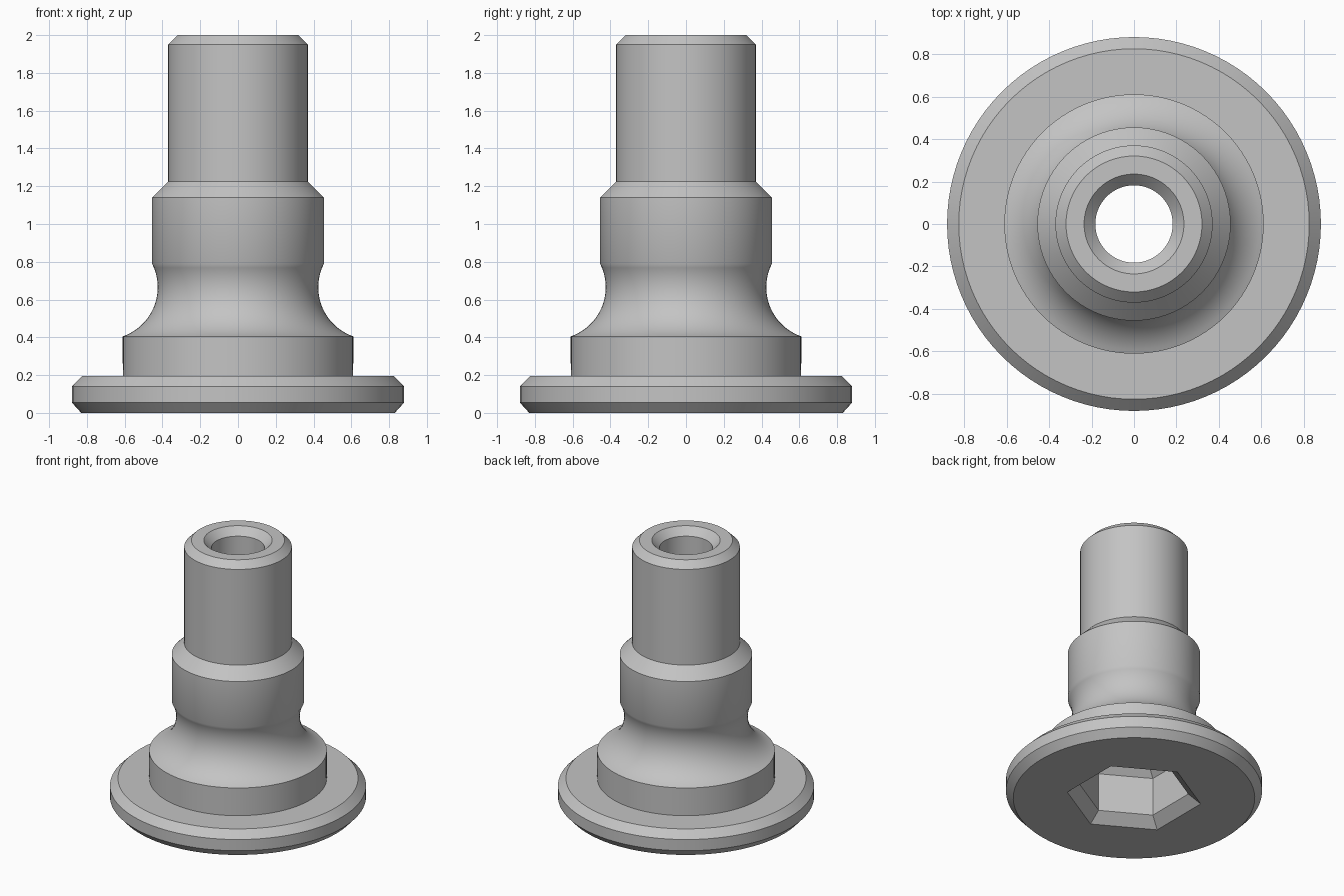
import bpy
import bmesh
from math import sin, cos, pi, radians, sqrt

cube = bpy.data.objects.get("Cube")
if cube:
    bpy.data.objects.remove(cube, do_unlink=True)

# Single plain metal colour
metal = bpy.data.materials.new("grey metal")
metal.use_nodes = True
colour = (0.55, 0.55, 0.55, 1)
metal.diffuse_color = colour
metal.node_tree.nodes["Principled BSDF"].inputs["Base Color"].default_value = colour


def loft(name, profile, sides, start=0.0, closed=False):
    """Stack rings of (radius, height); join last to first if closed, else cap."""
    bm = bmesh.new()
    angles = [start + 2 * pi * i / sides for i in range(sides)]
    rings = [[bm.verts.new((r * cos(a), r * sin(a), z)) for a in angles]
             for r, z in profile]
    pairs = list(zip(rings, rings[1:]))
    if closed:
        pairs.append((rings[-1], rings[0]))
    else:
        bm.faces.new(rings[0])
        bm.faces.new(rings[-1])
    for low, high in pairs:
        for i in range(sides):
            j = (i + 1) % sides
            bm.faces.new((low[i], low[j], high[j], high[i]))
    bmesh.ops.recalc_face_normals(bm, faces=bm.faces)
    mesh = bpy.data.meshes.new(name)
    bm.to_mesh(mesh)
    bm.free()
    mesh.materials.append(metal)
    obj = bpy.data.objects.new(name, mesh)
    bpy.context.collection.objects.link(obj)
    return obj


# Bevelled flange and the step above it
flange = [(0.83, 0), (0.88, 0.055), (0.88, 0.14), (0.825, 0.195),
          (0.61, 0.195)]

# Concave circular neck between the step and the collar
steps = 20
first, last = radians(251), radians(153)
neck = []
for i in range(steps + 1):
    a = first + (last - first) * i / steps
    neck.append((0.70 + 0.275 * cos(a), 0.665 + 0.275 * sin(a)))

# Collar, shank and countersunk through bore
shank = [(0.455, 1.14), (0.37, 1.225), (0.37, 1.95), (0.32, 2),
         (0.235, 2), (0.182, 1.945), (0.182, 0)]

body = loft("flanged_bolt_body", flange + neck + shank, 96, closed=True)

# Hexagonal socket with a bevelled mouth and a tapered end
to_corner = 2 / sqrt(3)
socket = [(0.423, -0.02), (0.403, 0), (0.328, 0.07), (0.328, 0.36), (0.05, 0.64)]
cutter = loft("socket_cutter", [(r * to_corner, z) for r, z in socket],
              6, start=pi / 2)
cutter.hide_render = True

cut = body.modifiers.new("hex socket", "BOOLEAN")
cut.operation = "DIFFERENCE"
cut.solver = "EXACT"
cut.object = cutter

bpy.ops.object.select_all(action="DESELECT")
body.select_set(True)
bpy.context.view_layer.objects.active = body
bpy.ops.object.modifier_apply(modifier=cut.name)
bpy.data.objects.remove(cutter, do_unlink=True)
bpy.ops.object.shade_smooth_by_angle(angle=radians(25))
